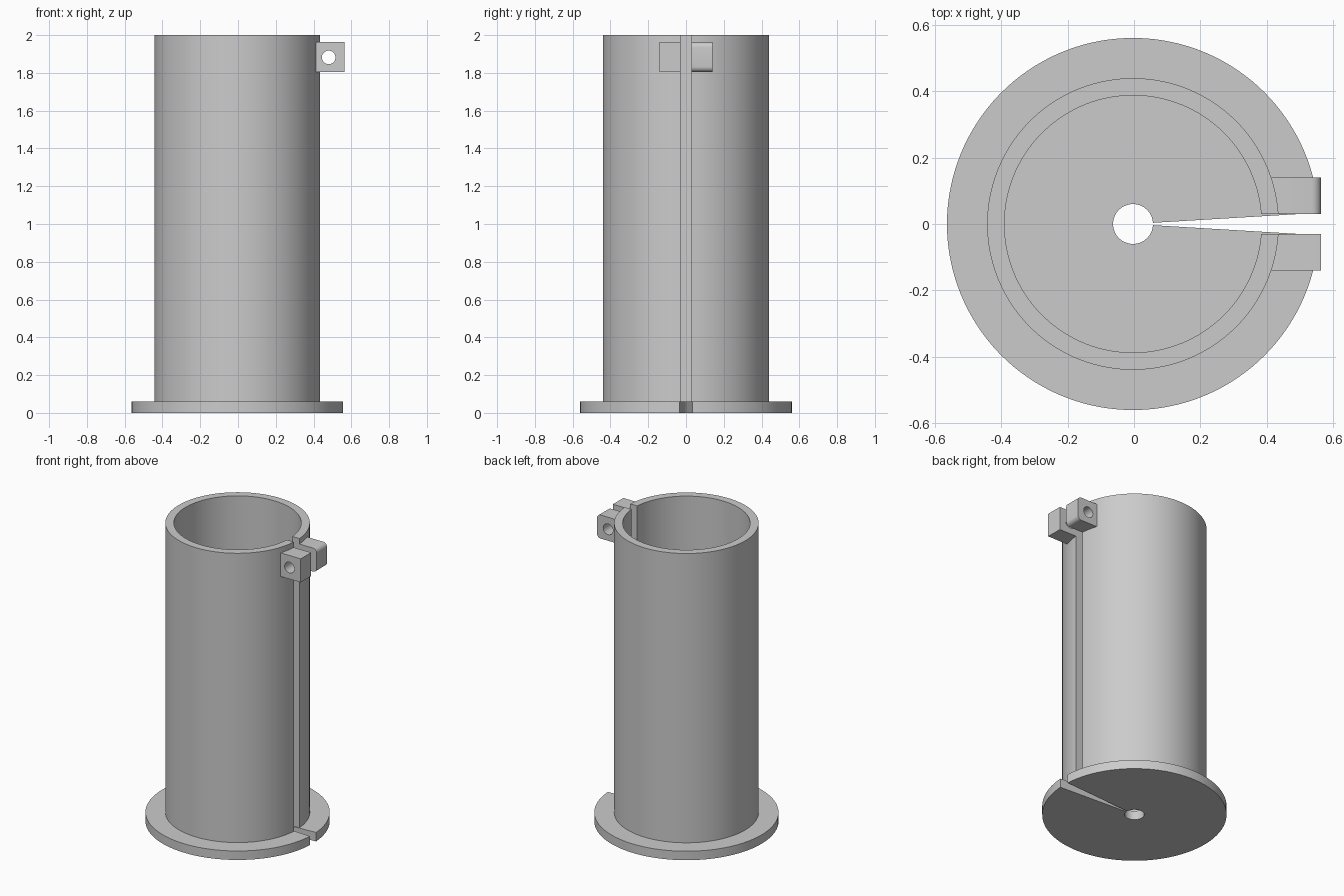
import bpy, bmesh, math

cube = bpy.data.objects.get("Cube")
if cube:
    bpy.data.objects.remove(cube)

grey = bpy.data.materials.new("light_grey")
grey.use_nodes = True
grey.diffuse_color = (0.6, 0.6, 0.6, 1)
grey.node_tree.nodes["Principled BSDF"].inputs["Base Color"].default_value = (0.6, 0.6, 0.6, 1)

AXIS_X = -0.003   # common axis of the tube and base
GAP = 0.03        # half width of the slot
STEPS = 128


def finish(bm, name):
    bmesh.ops.recalc_face_normals(bm, faces=bm.faces)
    mesh = bpy.data.meshes.new(name)
    bm.to_mesh(mesh)
    bm.free()
    mesh.materials.append(grey)
    obj = bpy.data.objects.new(name, mesh)
    bpy.context.collection.objects.link(obj)
    return obj


def smooth(obj):
    bpy.ops.object.select_all(action='DESELECT')
    obj.select_set(True)
    bpy.context.view_layer.objects.active = obj
    bpy.ops.object.shade_smooth_by_angle(angle=math.radians(30))


def split_ring(name, inner, outer, low, high, start_angle):
    """Ring open towards +x; start_angle gives the opening at each radius."""
    bm = bmesh.new()
    sections = []
    for i in range(STEPS + 1):
        section = []
        for r, z in ((inner, low), (outer, low), (outer, high), (inner, high)):
            a = start_angle(r)
            t = a + (math.tau - 2 * a) * i / STEPS
            section.append(bm.verts.new((AXIS_X + r * math.cos(t), r * math.sin(t), z)))
        sections.append(section)
    for s, n in zip(sections, sections[1:]):
        for k in range(4):
            j = (k + 1) % 4
            bm.faces.new((s[k], s[j], n[j], n[k]))
    bm.faces.new(sections[0])
    bm.faces.new(sections[-1])
    smooth(finish(bm, name))


# Base disc with centre hole and wedge cut, tube with parallel slot
split_ring("base_flange", 0.06, 0.56, 0, 0.06, lambda r: math.atan(GAP / 0.5))
split_ring("split_tube", 0.387, 0.439, 0.06, 2, lambda r: math.asin(GAP / r))


def clamp_lug(name, side):
    # Rounded block
    x0, x1, z0, z1 = 0.41, 0.563, 1.805, 1.963
    bm = bmesh.new()
    bmesh.ops.create_cube(bm, size=1)
    for v in bm.verts:
        v.co.x = x1 if v.co.x > 0 else x0
        v.co.y = side * (0.14 if v.co.y > 0 else GAP)
        v.co.z = z1 if v.co.z > 0 else z0
    for at_x, radius in ((x1, 0.028), (x0, 0.008)):
        edges = [e for e in bm.edges
                 if abs(e.verts[0].co.y - e.verts[1].co.y) > 0.1
                 and all(abs(v.co.x - at_x) < 1e-4 for v in e.verts)]
        bmesh.ops.bevel(bm, geom=edges, offset=radius, segments=6,
                        profile=0.5, affect='EDGES')
    lug = finish(bm, name)
    # Bolt hole
    bpy.ops.mesh.primitive_cylinder_add(vertices=40, radius=0.036, depth=0.3,
                                        location=(0.48, side * 0.085, 1.882),
                                        rotation=(math.pi / 2, 0, 0))
    cutter = bpy.context.object
    cutter.hide_render = True
    mod = lug.modifiers.new("bolt_hole", 'BOOLEAN')
    mod.operation = 'DIFFERENCE'
    mod.solver = 'EXACT'
    mod.object = cutter
    bpy.ops.object.select_all(action='DESELECT')
    lug.select_set(True)
    bpy.context.view_layer.objects.active = lug
    bpy.ops.object.modifier_apply(modifier=mod.name)
    bpy.data.objects.remove(cutter)
    smooth(lug)


clamp_lug("front_clamp_lug", -1)
clamp_lug("back_clamp_lug", 1)
